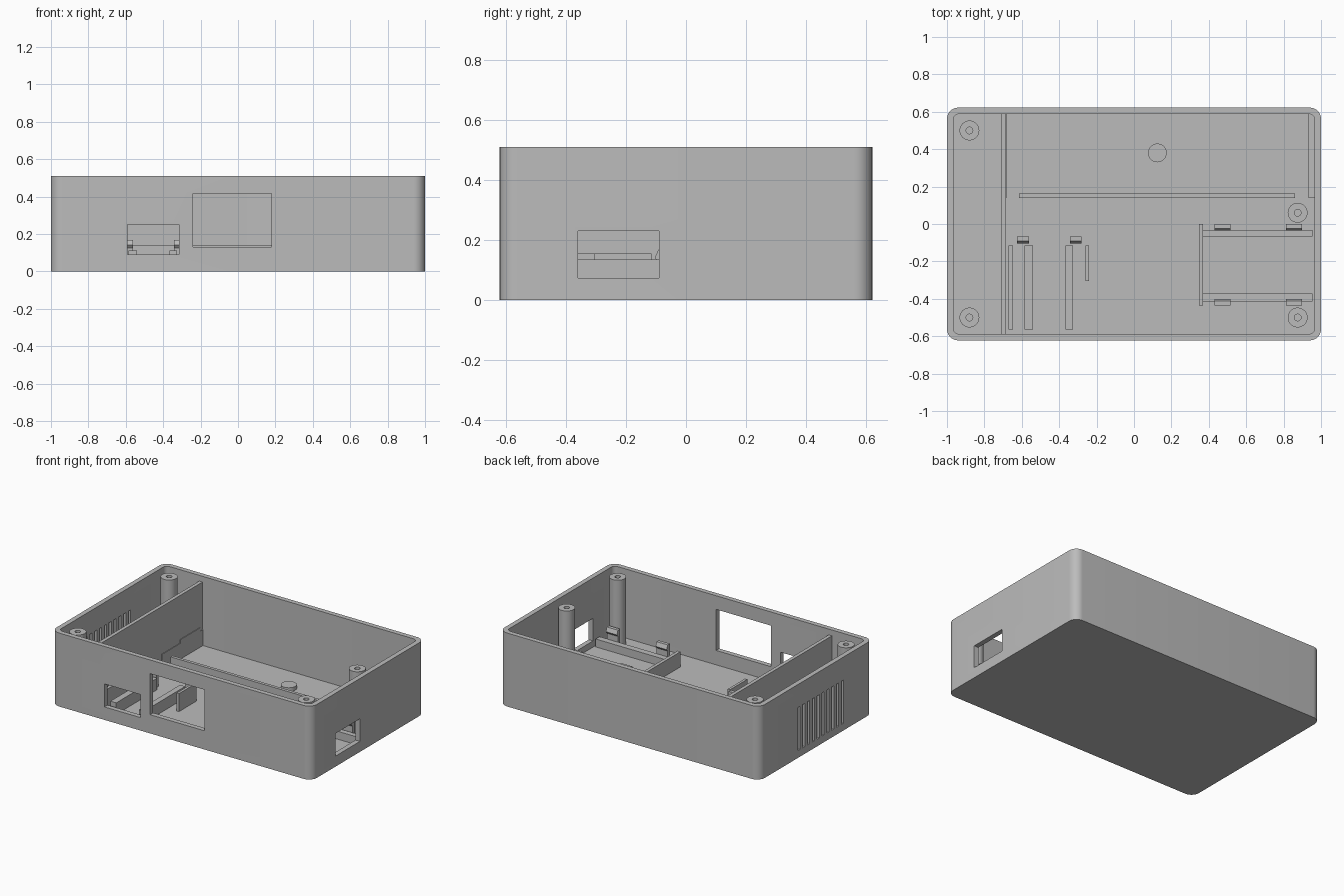
import bpy, bmesh, math

if "Cube" in bpy.data.objects:
    bpy.data.objects.remove(bpy.data.objects["Cube"], do_unlink=True)

grey = bpy.data.materials.new("plain_grey")
grey.use_nodes = True
colour = (0.5, 0.5, 0.5, 1)
grey.diffuse_color = colour
grey.node_tree.nodes["Principled BSDF"].inputs["Base Color"].default_value = colour

HEIGHT, FLOOR = 0.51, 0.03
HALF_X, HALF_Y, WALL = 1.0, 0.622, 0.034


def finish(name, bm, smooth=False):
    bmesh.ops.recalc_face_normals(bm, faces=bm.faces)
    mesh = bpy.data.meshes.new(name)
    bm.to_mesh(mesh)
    bm.free()
    ob = bpy.data.objects.new(name, mesh)
    bpy.context.collection.objects.link(ob)
    mesh.materials.append(grey)
    if smooth:
        shade(ob)
    return ob


def shade(ob):
    bpy.ops.object.select_all(action="DESELECT")
    ob.select_set(True)
    bpy.context.view_layer.objects.active = ob
    bpy.ops.object.shade_smooth_by_angle(angle=math.radians(30))


def prism(name, points, axis, low, high):
    """Extrude a 2D outline along x or z."""
    bm = bmesh.new()
    place = (lambda p: (low, *p)) if axis == "x" else (lambda p: (*p, low))
    face = bm.faces.new([bm.verts.new(place(p)) for p in points])
    moved = bmesh.ops.extrude_face_region(bm, geom=[face])["geom"]
    offset = (high - low, 0, 0) if axis == "x" else (0, 0, high - low)
    bmesh.ops.translate(bm, vec=offset,
                        verts=[v for v in moved if isinstance(v, bmesh.types.BMVert)])
    return finish(name, bm)


def box(name, x0, x1, y0, y1, z1, z0=FLOOR - 0.01):
    return prism(name, [(x0, y0), (x1, y0), (x1, y1), (x0, y1)], "z", z0, z1)


def rounded(hx, hy, r, steps=10):
    pts = []
    for i, (sx, sy) in enumerate([(1, 1), (-1, 1), (-1, -1), (1, -1)]):
        for k in range(steps + 1):
            a = math.pi / 2 * (i + k / steps)
            pts.append((sx * (hx - r) + r * math.cos(a), sy * (hy - r) + r * math.sin(a)))
    return pts


def lathe(name, x, y, profile):
    bm = bmesh.new()
    vs = [bm.verts.new((r, 0, z)) for r, z in profile]
    es = [bm.edges.new(pair) for pair in zip(vs, vs[1:])]
    bmesh.ops.spin(bm, geom=vs + es, cent=(0, 0, 0), axis=(0, 0, 1),
                   angle=math.tau, steps=32)
    bmesh.ops.remove_doubles(bm, verts=bm.verts, dist=1e-4)
    bmesh.ops.translate(bm, verts=bm.verts, vec=(x, y, 0))
    return finish(name, bm, True)


def cut(target, cutter):
    cutter.hide_render = True
    mod = target.modifiers.new("cut", "BOOLEAN")
    mod.operation, mod.solver, mod.object = "DIFFERENCE", "EXACT", cutter
    bpy.context.view_layer.objects.active = target
    bpy.ops.object.modifier_apply(modifier=mod.name)
    bpy.data.objects.remove(cutter, do_unlink=True)


# Open case with rounded corners
case = prism("case_shell", rounded(HALF_X, HALF_Y, 0.06), "z", 0, HEIGHT)
cut(case, prism("cavity", rounded(HALF_X - WALL, HALF_Y - WALL, 0.03), "z", FLOOR, 0.7))

# Front openings, side opening and vent slots
cut(case, box("small_port", -0.59, -0.315, -0.7, -0.55, 0.25, 0.09))
cut(case, box("large_port", -0.24, 0.18, -0.7, -0.55, 0.415, 0.13))
cut(case, box("side_port", 0.92, 1.1, -0.36, -0.09, 0.23, 0.073))
for i in range(10):
    y = -0.3 + i * 0.053
    cut(case, box("vent", -1.1, -0.92, y, y + 0.024, 0.35, 0.05))
shade(case)

# Tall dividing wall
box("divider", -0.71, -0.685, -0.6, 0.6, 0.47)

# Screw posts with blind holes
for i, (x, y) in enumerate([(-0.88, 0.5), (-0.88, -0.5), (0.875, 0.06), (0.875, -0.5)]):
    lathe(f"screw_post_{i + 1}", x, y,
          [(0, 0.2), (0.018, 0.2), (0.018, 0.49), (0.053, 0.49), (0.053, 0.02), (0, 0.02)])

# Support disc at the back
lathe("support_disc", 0.125, 0.38, [(0, 0.055), (0.05, 0.055), (0.05, 0.02), (0, 0.02)])

# Rear bay: long rail, end ledges and a catch on the divider
box("long_rail", -0.615, 0.86, 0.14, 0.162, 0.14)
box("left_ledge", -0.69, -0.681, 0.14, 0.595, 0.14)
box("right_ledge", 0.932, 0.97, 0.14, 0.595, 0.14)
box("divider_catch", -0.69, -0.681, 0.34, 0.56, 0.165, 0.13)

# Front left board supports and guides
box("left_guide", -0.67, -0.648, -0.565, -0.115, 0.155)
box("left_support_outer", -0.585, -0.54, -0.565, -0.115, 0.11)
box("left_support_inner", -0.365, -0.325, -0.565, -0.115, 0.11)
box("left_stop", -0.258, -0.24, -0.305, -0.115, 0.155)

# Right board supports and cross stop
box("right_support_rear", 0.365, 0.955, -0.068, -0.032, 0.085)
box("right_support_front", 0.365, 0.955, -0.415, -0.372, 0.085)
box("cross_stop", 0.347, 0.37, -0.437, 0, 0.135)


def clip(name, x0, x1, back, inward):
    """Upright with a sloped hook that faces along y."""
    outline = [(0, 0.02), (0.024, 0.02), (0.024, 0.125), (0.036, 0.14), (0.024, 0.168), (0, 0.168)]
    prism(name, [(back + inward * d, z) for d, z in outline], "x", x0, x1)


# Snap clips
for i, x in enumerate([0.43, 0.812]):
    clip(f"rear_clip_{i + 1}", x, x + 0.085, 0.0, -1)
    clip(f"front_clip_{i + 1}", x, x + 0.085, -0.437, 1)
for i, x in enumerate([-0.625, -0.343]):
    clip(f"left_clip_{i + 1}", x, x + 0.063, -0.068, -1)
